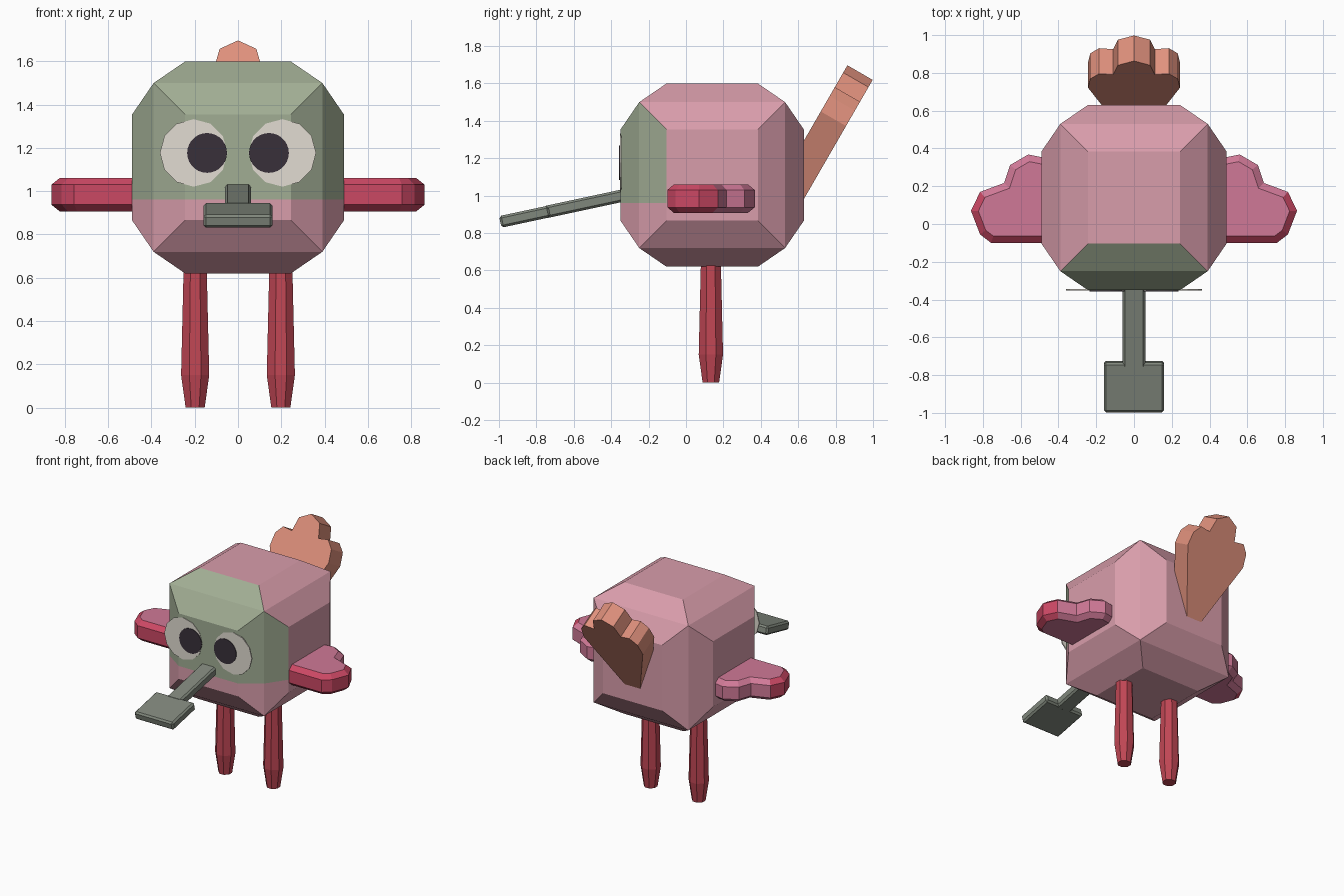
import bpy, bmesh, math
from mathutils import Matrix, Vector

if "Cube" in bpy.data.objects:
    bpy.data.objects.remove(bpy.data.objects["Cube"])


def mat(name, r, g, b):
    m = bpy.data.materials.new(name)
    lin = [((c / 255 + 0.055) / 1.055) ** 2.4 for c in (r, g, b)]
    m.diffuse_color = (*lin, 1)
    m.use_nodes = True
    m.node_tree.nodes["Principled BSDF"].inputs["Base Color"].default_value = m.diffuse_color
    return m


PINK = mat("body pink", 217, 157, 171)
GREEN = mat("face green", 161, 173, 148)
WHITE = mat("eye white", 226, 220, 210)
DARK = mat("pupil dark", 56, 48, 58)
GREY = mat("bill grey", 128, 135, 124)
CORAL = mat("tail coral", 224, 145, 125)
ROSE = mat("wing rose", 208, 121, 151)
CRIMSON = mat("wing crimson", 203, 72, 100)
RED = mat("leg red", 192, 70, 84)


def finish(bm, name, *mats):
    bmesh.ops.recalc_face_normals(bm, faces=bm.faces[:])
    me = bpy.data.meshes.new(name)
    bm.to_mesh(me)
    bm.free()
    for m in mats:
        me.materials.append(m)
    ob = bpy.data.objects.new(name, me)
    bpy.context.collection.objects.link(ob)
    return ob


def loft(bm, rings):
    """Join equal rings of points into a closed solid."""
    vs = [[bm.verts.new(p) for p in r] for r in rings]
    n = len(vs[0])
    for a, b in zip(vs, vs[1:]):
        for i in range(n):
            j = (i + 1) % n
            bm.faces.new((a[i], a[j], b[j], b[i]))
    caps = [bm.faces.new(vs[0][::-1]), bm.faces.new(vs[-1])]
    bmesh.ops.recalc_face_normals(bm, faces=bm.faces[:])
    return caps


# Body: cube with every face pushed out as a shallow frustum
bm = bmesh.new()
bmesh.ops.create_cube(bm, size=0.78)
bmesh.ops.inset_individual(bm, faces=bm.faces[:], thickness=0.146, depth=0.1,
                           use_even_offset=True)
bmesh.ops.translate(bm, verts=bm.verts[:], vec=(0, 0.14, 1.11))
bmesh.ops.bisect_plane(bm, geom=bm.verts[:] + bm.edges[:] + bm.faces[:],
                       plane_co=(0, 0, 0.962), plane_no=(0, 0, 1))
for f in bm.faces:
    c = f.calc_center_median()
    f.material_index = int(c.y < -0.11 and c.z > 0.962)
finish(bm, "body", PINK, GREEN)


# Eyes: thin discs on the face
def disc(name, x, z, r, sides, y0, y1, m):
    bm = bmesh.new()
    angs = [2 * math.pi * i / sides for i in range(sides)]
    loft(bm, [[(x + r * math.cos(a), y, z + r * math.sin(a)) for a in angs] for y in (y0, y1)])
    finish(bm, name, m)


# Wing outline seen from above
WING = [(0.40, -0.10), (0.757, -0.10), (0.815, -0.055), (0.863, 0.07), (0.815, 0.17),
        (0.688, 0.217), (0.656, 0.312), (0.56, 0.368), (0.49, 0.354), (0.40, 0.33)]

for s, side in ((1, "left"), (-1, "right")):
    disc(side + "_eye", s * 0.205, 1.177, 0.156, 12, -0.345, -0.353, WHITE)
    disc(side + "_pupil", s * 0.143, 1.177, 0.092, 28, -0.351, -0.357, DARK)

    # Wing: flat lobed plate with chamfered rim, front rim crimson
    bm = bmesh.new()
    caps = loft(bm, [[(s * x, y, z) for x, y in WING] for z in (0.938, 1.03)])
    bmesh.ops.inset_individual(bm, faces=caps, thickness=0.036, depth=0.031,
                               use_even_offset=True)
    bm.normal_update()
    for f in bm.faces:
        rim = abs(f.normal.z) < 0.98
        f.material_index = int(rim and f.calc_center_median().y < 0.15)
    finish(bm, side + "_wing", ROSE, CRIMSON)

    # Leg: octagonal, tapering at the foot
    bm = bmesh.new()
    rings = []
    for z, half in ((0, 0.044), (0.15, 0.065), (0.66, 0.053)):
        r = half / math.cos(math.pi / 8)
        rings.append([(s * 0.198 + r * math.cos((i + 0.5) * math.pi / 4),
                       0.133 + r * math.sin((i + 0.5) * math.pi / 4), z) for i in range(8)])
    loft(bm, rings)
    finish(bm, side + "_leg", RED)


# Bill: sloping stem with a flat square tip
def bar(name, dims, loc, bevel):
    bm = bmesh.new()
    bmesh.ops.create_cube(bm, size=1, matrix=Matrix.Diagonal((*dims, 1)))
    bmesh.ops.bevel(bm, geom=bm.edges[:], offset=bevel, segments=1, affect='EDGES')
    bmesh.ops.transform(bm, verts=bm.verts[:],
                        matrix=Matrix.Translation(loc) @ Matrix.Rotation(math.radians(12.1), 4, 'X'))
    finish(bm, name, GREY)


bar("bill_stem", (0.12, 0.62, 0.066), (0, -0.455, 0.9755), 0.012)
bar("bill_tip", (0.32, 0.27, 0.063), (0, -0.861, 0.888), 0.012)

# Tail: lobed fan leaning back 30 degrees
half = [(0.085, -0.045), (0.11, -0.145), (0.185, -0.135), (0.232, -0.19),
        (0.243, -0.285), (0.03, -0.82)]
fan = [(0, 0)] + half + [(-x, u) for x, u in reversed(half)]
up = Vector((0, 0.5, 0.866))
back = Vector((0, 0.866, -0.5))
top = Vector((0, 0.863, 1.697))
bm = bmesh.new()
loft(bm, [[top + Vector((x, 0, 0)) + up * u + back * d for x, u in fan] for d in (0, 0.156)])
finish(bm, "tail", CORAL)
